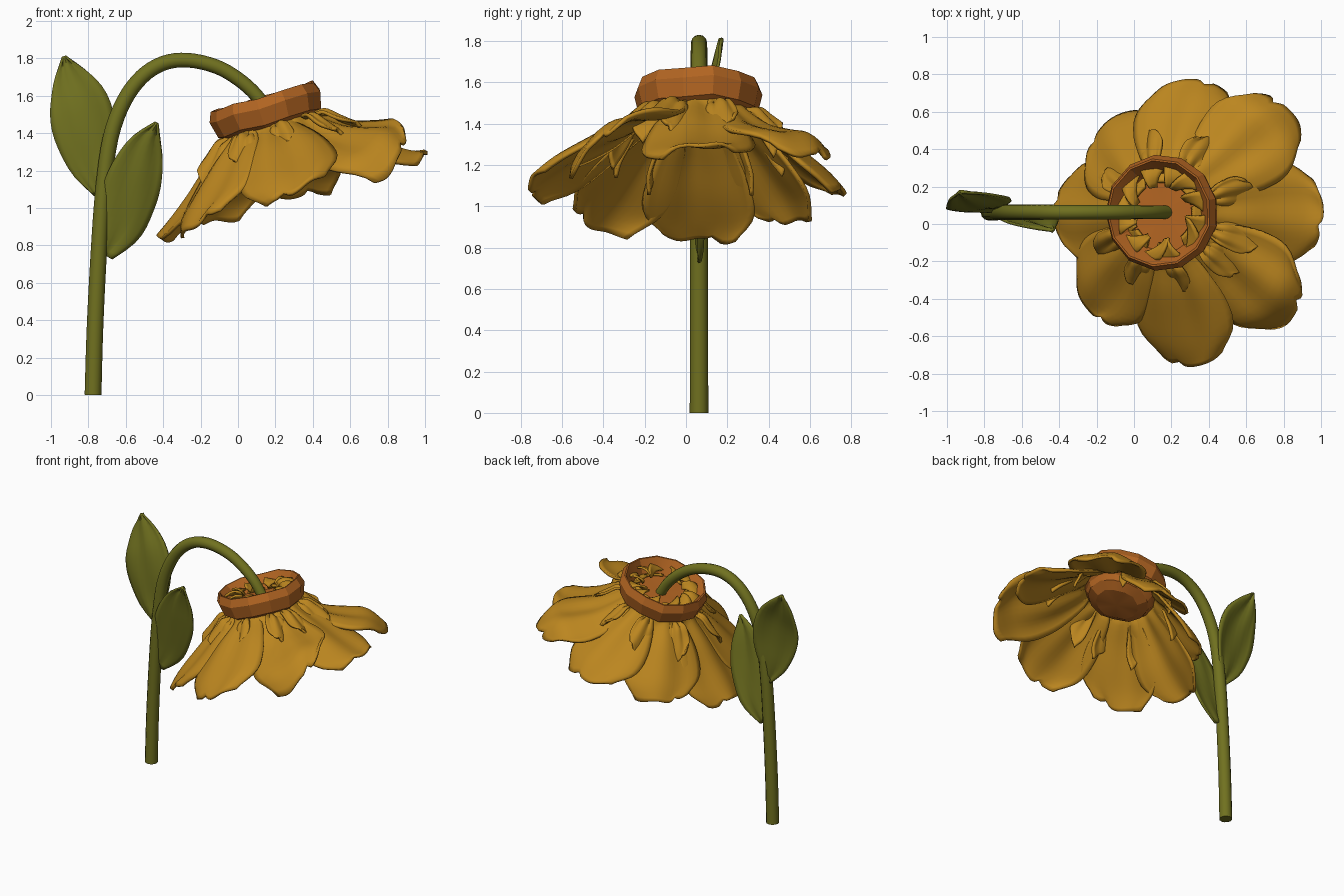
import bpy, bmesh, math, random
from mathutils import Vector, Matrix

if "Cube" in bpy.data.objects:
    bpy.data.objects.remove(bpy.data.objects["Cube"])

random.seed(4)


def material(name, rgb):
    m = bpy.data.materials.new(name)
    m.diffuse_color = (*rgb, 1)
    m.use_nodes = True
    m.node_tree.nodes["Principled BSDF"].inputs["Base Color"].default_value = m.diffuse_color
    return m


GREEN = material("leaf green", (0.163, 0.165, 0.014))
GOLD = material("petal gold", (0.50, 0.238, 0.014))
ORANGE = material("cup orange", (0.45, 0.13, 0.016))

# Tilted frame of the drooping flower head
HEAD = Matrix.Translation((0.16, 0.06, 1.5)) @ Matrix.Rotation(-math.radians(16.5), 4, 'Y')


def finish(obj, mat, angle=40):
    obj.data.materials.append(mat)
    bpy.ops.object.select_all(action='DESELECT')
    obj.select_set(True)
    bpy.context.view_layer.objects.active = obj
    bpy.ops.object.shade_smooth_by_angle(angle=math.radians(angle))


def sheet(name, fn, nu, nv, mat, thick, close=False):
    """Grid surface from fn(u, v), u in 0..1 and v in -1..1."""
    bm = bmesh.new()
    rows = [[bm.verts.new(fn(i / nu, 2 * j / nv - 1)) for j in range(nv + (not close))]
            for i in range(nu + 1)]
    n = len(rows[0])
    for a, b in zip(rows, rows[1:]):
        for j in range(n if close else n - 1):
            k = (j + 1) % n
            bm.faces.new((a[j], a[k], b[k], b[j]))
    bmesh.ops.remove_doubles(bm, verts=bm.verts, dist=0.0005)
    bmesh.ops.recalc_face_normals(bm, faces=bm.faces)
    me = bpy.data.meshes.new(name)
    bm.to_mesh(me)
    bm.free()
    obj = bpy.data.objects.new(name, me)
    bpy.context.collection.objects.link(obj)
    if thick:
        s = obj.modifiers.new("thickness", 'SOLIDIFY')
        s.thickness = thick
        s.offset = 0
    finish(obj, mat, 50 if thick else 22)
    return obj


def along(points, t):
    """Smooth interpolation through evenly spaced points."""
    f = min(max(t, 0), 1) * (len(points) - 1)
    i = min(int(f), len(points) - 2)
    f -= i
    p = [Vector(points[min(max(i + k, 0), len(points) - 1)]) for k in (-1, 0, 1, 2)]
    return 0.5 * (2 * p[1] + (p[2] - p[0]) * f + (2 * p[0] - 5 * p[1] + 4 * p[2] - p[3]) * f ** 2
                  + (3 * p[1] - p[0] - 3 * p[2] + p[3]) * f ** 3)


# Arching stem
path = [(-0.775, 0), (-0.765, 0.35), (-0.745, 0.75), (-0.72, 1.1), (-0.68, 1.38), (-0.61, 1.57),
        (-0.515, 1.7), (-0.40, 1.773), (-0.27, 1.79), (-0.12, 1.757), (0.0, 1.69),
        (0.1, 1.6), (0.175, 1.49)]
cu = bpy.data.curves.new("stem", 'CURVE')
cu.dimensions = '3D'
cu.bevel_depth = 0.045
cu.bevel_resolution = 4
cu.use_fill_caps = True
sp = cu.splines.new('POLY')
N = 48
sp.points.add(N)
for i, p in enumerate(sp.points):
    q = along(path, i / N)
    p.co = (q.x, 0.063, max(q.y, 0), 1)
    p.radius = 1 - 0.2 * i / N
stem = bpy.data.objects.new("stem", cu)
bpy.context.collection.objects.link(stem)
stem.select_set(True)
bpy.context.view_layer.objects.active = stem
bpy.ops.object.convert(target='MESH')
finish(bpy.context.object, GREEN)


# Leaves: midrib path with half widths, cupped and twisted
def leaf(name, rib, widths, twist):
    def fn(u, v):
        c = along(rib, u)
        d = along(rib, u + 0.02) - along(rib, u - 0.02)
        side = Vector((d.z, 0, -d.x)).normalized()
        w = along([(a, 0) for a in widths], u).x
        y = twist * v * w + 0.12 * abs(v) * w + 0.006 * math.sin(6 * v + 5 * u)
        return c + side * (v * w) + Vector((0, y, 0))
    sheet(name, fn, 18, 10, GREEN, 0.014)


leaf("upper_leaf", [(-0.745, 0.07, 1.07), (-0.79, 0.075, 1.22), (-0.82, 0.08, 1.40),
                    (-0.85, 0.10, 1.56), (-0.895, 0.14, 1.70), (-0.93, 0.17, 1.81)],
     [0.02, 0.11, 0.165, 0.158, 0.095, 0.005], 0.15)
leaf("lower_leaf", [(-0.72, 0.06, 0.75), (-0.65, 0.05, 0.89), (-0.59, 0.03, 1.04),
                    (-0.545, 0.01, 1.18), (-0.495, -0.01, 1.33), (-0.435, -0.035, 1.455)],
     [0.05, 0.13, 0.148, 0.142, 0.095, 0.005], 0.1)

# Faceted cup: raised rim, recessed floor, domed underside
cup = [(0, 0.0), (0.21, 0.0), (0.28, 0.1), (0.29, 0.1), (0.312, 0.045), (0.29, -0.045),
       (0.235, -0.08), (0.215, -0.12), (0.15, -0.155), (0, -0.165)]


def cup_point(u, v):
    r, h = cup[round(u * (len(cup) - 1))]
    a = math.pi * v
    return HEAD @ Vector((r * math.cos(a), r * math.sin(a), h + 0.007 * math.sin(5 * a) * (r > 0.1)))


sheet("flower_cup", cup_point, len(cup) - 1, 13, ORANGE, 0, close=True)

# Petals: a flared profile swept around the head axis
BELL, SHELF, STEEP = (0.38, 0.60, 0.82), (0.46, 0.60, 0.72), (0.42, 0.67, 0.88)
DEEP = (0.46, 0.74, 0.95)


def petal(name, deg, reach, drop, width, lift=0.0, fall=BELL, ripple=1.0, tilt=0.05):
    ph, notch = random.uniform(0, 6), random.choice((-0.4, 0.35, 0.5))
    prof = [(0.165, 0.03), (0.235, -0.02), (0.262, -0.08 + lift)]
    prof += [(0.262 + (reach - 0.262) * k, -drop * f + lift)
             for k, f in zip((0.28, 0.55, 0.82, 1), (*fall, 1))]
    halves = [(0.035, 0), (0.07, 0), (0.12, 0), (0.2, 0), (0.255, 0), (0.265, 0), (0.17, 0)]

    def fn(u, v):
        # rounded end with a small nick
        t = u * (1 - 0.10 * v * v * u - 0.05 * u ** 6 * math.exp(-((v - notch) / 0.13) ** 2))
        r, h = along(prof, t)
        s = along(halves, u).x * width * v
        a = math.radians(deg) + s / max(r, 0.2)
        k = max(0, u - 0.25)
        h += k * (tilt * v - 0.06 * v * v + 0.015 * ripple * math.sin(5 * v + ph + 3 * u))
        h += 0.01 * ripple * math.sin(math.pi * u) * math.cos(7 * v + ph) * (u > 0.3)
        return HEAD @ Vector((r * math.cos(a), r * math.sin(a), h))
    sheet(name, fn, 22, 16, GOLD, 0.018)


# Main whorl: angle, reach, drop, profile, sideways tilt
whorl = [(0, 0.76, 0.43, DEEP, 0.02), (45, 0.79, 0.43, SHELF, 0.03), (88, 0.71, 0.46, BELL, 0.05),
         (136, 0.66, 0.46, BELL, 0.04), (180, 0.75, 0.465, STEEP, 0.02),
         (-137, 0.76, 0.46, BELL, 0.05), (-88, 0.82, 0.43, BELL, 0.05),
         (-41, 0.81, 0.42, SHELF, 0.16)]
for i, (deg, reach, drop, fall, tilt) in enumerate(whorl):
    petal(f"outer_petal_{i + 1}", deg, reach, drop, 1.04, 0.0, fall, 1.0, tilt)

# Narrow wrinkled folds lying on top near the cup
for i, deg in enumerate((18, 66, 108, 150, 205, 240, 275, 318, 340)):
    petal(f"petal_fold_{i + 1}", deg, random.uniform(0.42, 0.54),
          random.uniform(0.22, 0.26), 0.28, 0.012, BELL, 0.7, random.choice((-0.1, 0.12)))


# Pointed petal bases curling over the cup floor
def curl(name, deg):
    a0, lean = math.radians(deg), random.uniform(-0.1, 0.7)

    def fn(u, v):
        r = 0.262 - 0.12 * u
        a = a0 + lean * u + v * (0.30 - 0.2 * u)
        return HEAD @ Vector((r * math.cos(a), r * math.sin(a),
                              0.03 + 0.03 * math.sin(2.6 * u) + 0.02 * v))
    sheet(name, fn, 5, 4, GOLD, 0.014)


for i in range(12):
    curl(f"petal_base_{i + 1}", 30 * i + 10)
